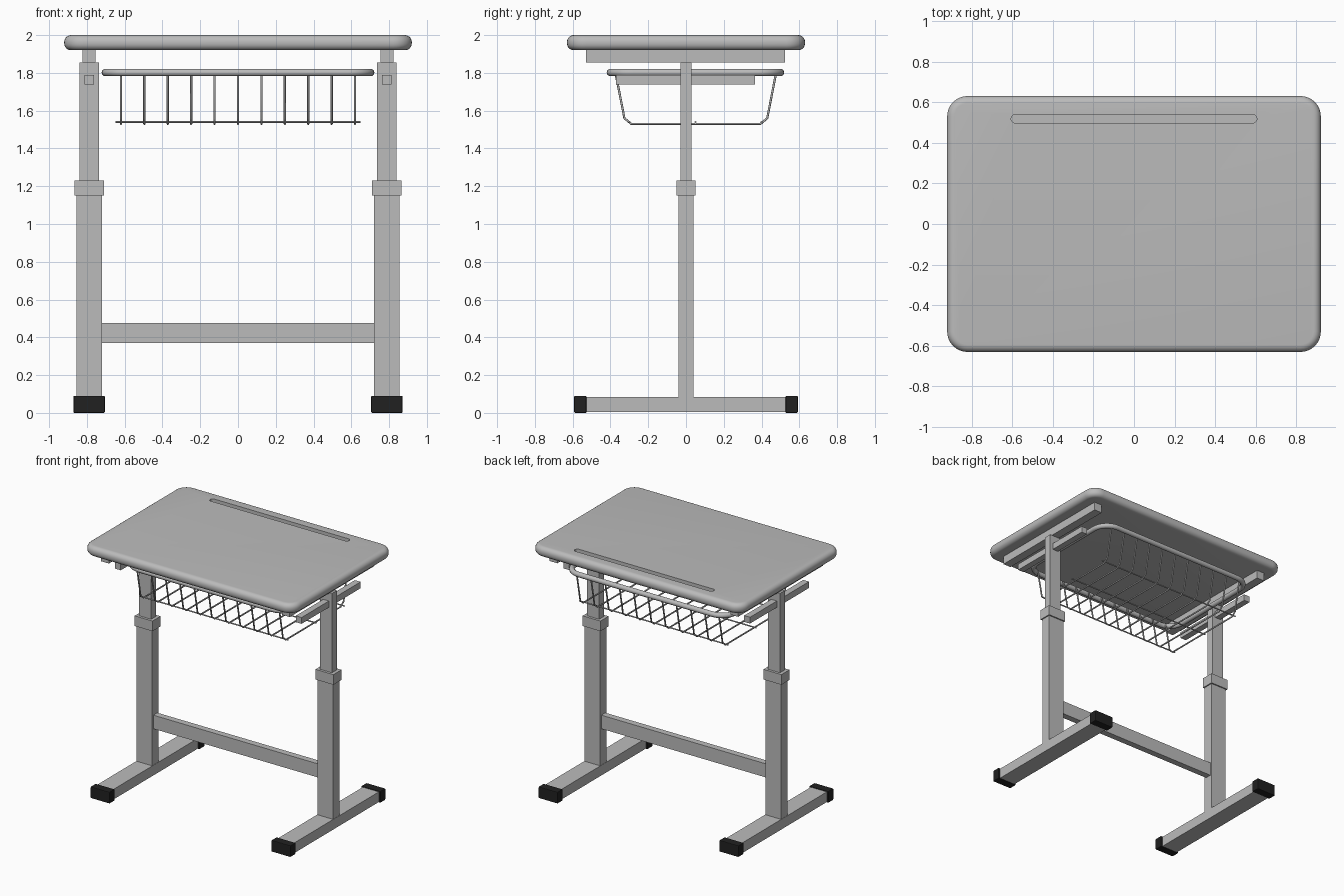
import bpy, bmesh, math
from mathutils import Vector

if "Cube" in bpy.data.objects:
    bpy.data.objects.remove(bpy.data.objects["Cube"], do_unlink=True)


def material(name, rgb):
    m = bpy.data.materials.new(name)
    m.use_nodes = True
    m.diffuse_color = (*rgb, 1)
    m.node_tree.nodes["Principled BSDF"].inputs["Base Color"].default_value = (*rgb, 1)
    return m


GREY = material("light grey", (0.5, 0.5, 0.5))
BLACK = material("black rubber", (0.015, 0.015, 0.015))


def finish(name, bm, mat):
    bmesh.ops.recalc_face_normals(bm, faces=bm.faces)
    mesh = bpy.data.meshes.new(name)
    bm.to_mesh(mesh)
    bm.free()
    mesh.materials.append(mat)
    ob = bpy.data.objects.new(name, mesh)
    bpy.context.scene.collection.objects.link(ob)
    return ob


def select(ob):
    bpy.ops.object.select_all(action='DESELECT')
    ob.select_set(True)
    bpy.context.view_layer.objects.active = ob


def box(name, x, y, z, mat=GREY, bevel=0):
    """Box from (min, max) ranges on each axis."""
    bm = bmesh.new()
    bmesh.ops.create_cube(bm, size=1)
    for v in bm.verts:
        v.co = Vector([r[0] if c < 0 else r[1] for c, r in zip(v.co, (x, y, z))])
    if bevel:
        bmesh.ops.bevel(bm, geom=bm.edges[:], offset=bevel, segments=2,
                        profile=0.5, affect='EDGES')
    return finish(name, bm, mat)


def rounded_rect(hx, hy, r, cy=0, steps=8):
    """Outline of a rounded rectangle centred on (0, cy)."""
    pts = []
    for i, (sx, sy) in enumerate(((1, 1), (-1, 1), (-1, -1), (1, -1))):
        for k in range(steps + 1):
            a = math.pi / 2 * (i + k / steps)
            pts.append((sx * (hx - r) + r * math.cos(a),
                        cy + sy * (hy - r) + r * math.sin(a)))
    return pts


def slab(name, outline, z0, z1, bevel=0):
    bm = bmesh.new()
    face = bm.faces.new([bm.verts.new((x, y, z0)) for x, y in outline])
    top = bmesh.ops.extrude_face_region(bm, geom=[face])["geom"]
    bmesh.ops.translate(bm, vec=(0, 0, z1 - z0),
                        verts=[v for v in top if isinstance(v, bmesh.types.BMVert)])
    bmesh.ops.remove_doubles(bm, verts=bm.verts, dist=1e-5)
    if bevel:
        rims = [e for e in bm.edges if abs(e.verts[0].co.z - e.verts[1].co.z) < 1e-5]
        bmesh.ops.bevel(bm, geom=rims, offset=bevel, segments=6,
                        profile=0.5, affect='EDGES')
    return finish(name, bm, GREY)


def tube(name, paths, radius, cyclic=False, resolution=2):
    cu = bpy.data.curves.new(name, 'CURVE')
    cu.dimensions = '3D'
    cu.bevel_depth = radius
    cu.bevel_resolution = resolution
    cu.use_fill_caps = not cyclic
    for path in paths:
        sp = cu.splines.new('POLY')
        sp.points.add(len(path) - 1)
        for p, co in zip(sp.points, path):
            p.co = (*co, 1)
        sp.use_cyclic_u = cyclic
    cu.materials.append(GREY)
    ob = bpy.data.objects.new(name, cu)
    bpy.context.scene.collection.objects.link(ob)
    select(ob)
    bpy.ops.object.convert(target='MESH')
    bpy.ops.object.shade_smooth_by_angle(angle=math.radians(50))
    return ob


# Desktop with rounded edges and a pencil groove along the back
desktop = slab("desktop", rounded_rect(0.92, 0.63, 0.1), 1.92, 2.0, bevel=0.036)
cutter = slab("groove_cutter", rounded_rect(0.605, 0.021, 0.0209, cy=0.518), 1.975, 2.05)
cutter.hide_render = True
cut = desktop.modifiers.new("groove", 'BOOLEAN')
cut.operation = 'DIFFERENCE'
cut.object = cutter
cut.solver = 'EXACT'
select(desktop)
bpy.ops.object.modifier_apply(modifier=cut.name)
bpy.data.objects.remove(cutter, do_unlink=True)
bpy.ops.object.shade_smooth_by_angle(angle=math.radians(40))

# Telescopic legs, feet and rails on both sides
for side, s in (("left", 1), ("right", -1)):
    def part(name, half, y, z, **kw):
        c = s * 0.788
        return box(f"{side}_{name}", (c - half, c + half), y, z, **kw)

    part("top_rail", 0.034, (-0.53, 0.525), (1.855, 1.925))
    part("basket_rail", 0.025, (-0.37, 0.365), (1.738, 1.788))
    part("inner_leg", 0.052, (-0.03, 0.03), (1.2, 1.855))
    part("leg_collar", 0.078, (-0.05, 0.05), (1.15, 1.23))
    part("outer_leg", 0.068, (-0.04, 0.04), (0.08, 1.16))
    part("foot", 0.07, (-0.53, 0.53), (0.004, 0.084))
    for end, y in (("front", (-0.592, -0.527)), ("back", (0.527, 0.592))):
        part(f"{end}_foot_cap", 0.083, y, (0, 0.09), mat=BLACK, bevel=0.005)

# Crossbar between the legs
box("crossbar", (-0.722, 0.722), (-0.025, 0.025), (0.37, 0.477))

# Wire basket: thick rim, bent cross wires and long floor wires
rim = rounded_rect(0.702, 0.45, 0.12, cy=0.05)
tube("basket_rim", [[(x, y, 1.802) for x, y in rim]], 0.02, cyclic=True, resolution=3)

half_profile = [(0.425, 1.8), (0.378, 1.56), (0.342, 1.53)]
profile = [(0.052 - y, z) for y, z in half_profile]
profile += [(0.052 + y, z) for y, z in reversed(half_profile)]
tube("basket_cross_wires",
     [[((i - 5) * 0.124, y, z) for y, z in profile] for i in range(11)], 0.006)
tube("basket_long_wires",
     [[(-0.648, y, 1.54), (0.648, y, 1.54)] for y in (-0.3, 0.05, 0.4)], 0.005)
